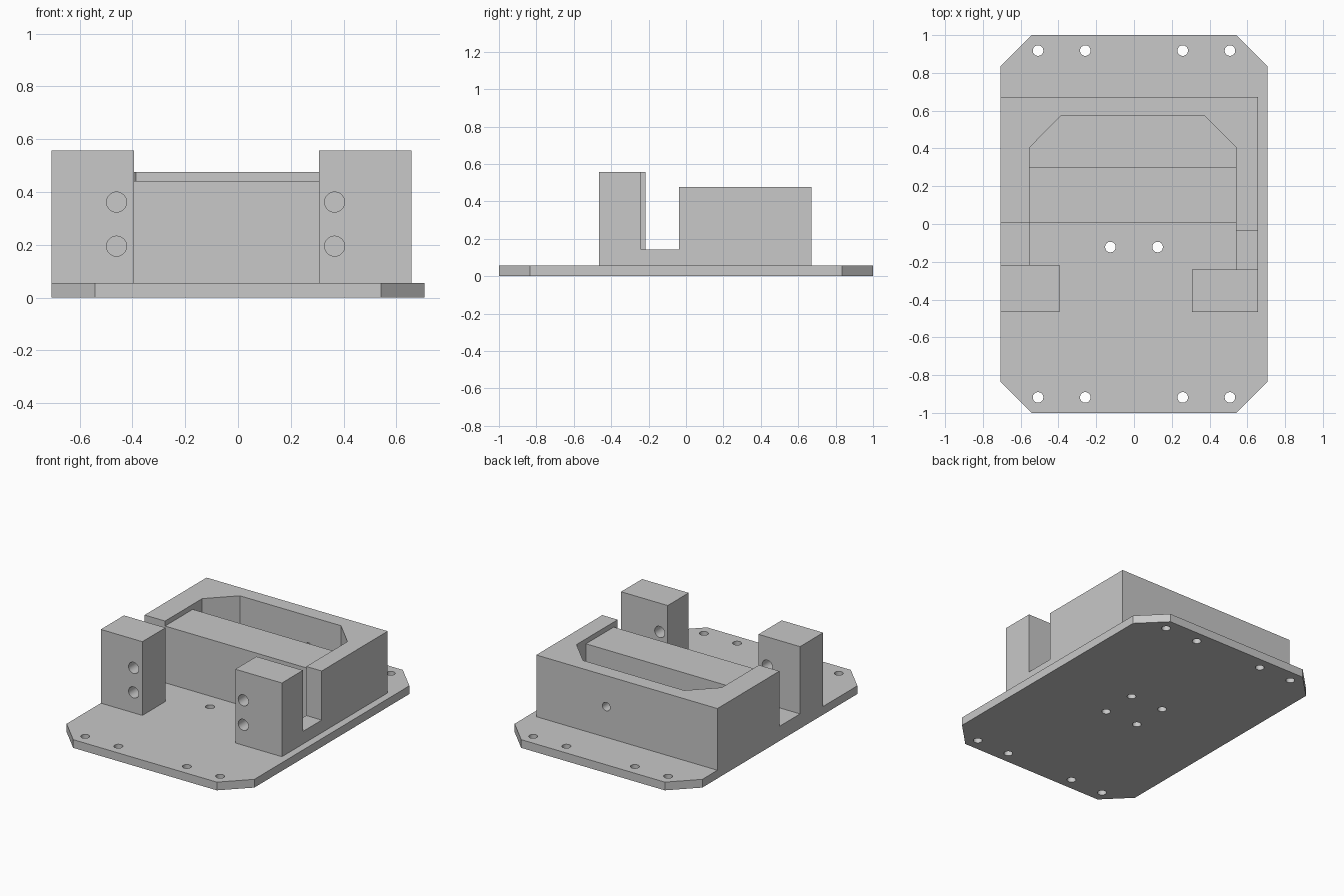
import bpy, bmesh
from mathutils import Matrix

if "Cube" in bpy.data.objects:
    bpy.data.objects.remove(bpy.data.objects["Cube"])

grey = bpy.data.materials.new("light grey")
grey.diffuse_color = (0.58, 0.58, 0.58, 1)
grey.use_nodes = True
grey.node_tree.nodes["Principled BSDF"].inputs["Base Color"].default_value = grey.diffuse_color

W, BASE = 0.707, 0.056      # half width and thickness of the plate


def finish(name, bm):
    bmesh.ops.recalc_face_normals(bm, faces=bm.faces)
    me = bpy.data.meshes.new(name)
    bm.to_mesh(me)
    bm.free()
    me.materials.append(grey)
    ob = bpy.data.objects.new(name, me)
    bpy.context.collection.objects.link(ob)
    return ob


def prism(name, outline, z0, z1):
    """Extrude a plan outline from z0 to z1."""
    bm = bmesh.new()
    face = bm.faces.new([bm.verts.new((x, y, z0)) for x, y in outline])
    new = bmesh.ops.extrude_face_region(bm, geom=[face])["geom"]
    bmesh.ops.translate(bm, vec=(0, 0, z1 - z0),
                        verts=[v for v in new if isinstance(v, bmesh.types.BMVert)])
    return finish(name, bm)


def block(name, x0, x1, y0, y1, z0, z1):
    return prism(name, [(x0, y0), (x1, y0), (x1, y1), (x0, y1)], z0, z1)


def drill(ob, centres, radius, depth, axis="Z"):
    """Cut round holes through a part along one axis."""
    bm = bmesh.new()
    turn = Matrix.Rotation(1.5707963, 4, "X") if axis == "Y" else Matrix()
    for c in centres:
        bmesh.ops.create_cone(bm, cap_ends=True, segments=32, radius1=radius,
                              radius2=radius, depth=depth,
                              matrix=Matrix.Translation(c) @ turn)
    cutter = finish("hole_cutter", bm)
    cutter.hide_render = True
    mod = ob.modifiers.new("holes", "BOOLEAN")
    mod.operation, mod.solver, mod.object = "DIFFERENCE", "EXACT", cutter
    bpy.ops.object.select_all(action="DESELECT")
    ob.select_set(True)
    bpy.context.view_layer.objects.active = ob
    bpy.ops.object.modifier_apply(modifier=mod.name)
    bpy.data.objects.remove(cutter)
    bpy.ops.object.shade_smooth_by_angle()


# Base plate with clipped corners, edge holes and centre holes
cx, cy = 0.541, 0.834
plate = prism("base_plate", [(-cx, -1), (cx, -1), (W, -cy), (W, cy),
                             (cx, 1), (-cx, 1), (-W, cy), (-W, -cy)], 0, BASE)
holes = [(x, y, BASE / 2) for x in (-0.508, -0.258, 0.258, 0.508) for y in (-0.918, 0.918)]
holes += [(x, y, BASE / 2) for x in (-0.125, 0.125) for y in (-0.122, 0.125)]
drill(plate, holes, 0.028, 0.2)

# U-shaped wall around the pocket, with a hole in the back
frame = prism("frame_wall", [(-W, 0.005), (-0.553, 0.005), (-0.553, 0.405), (-0.387, 0.572),
                             (0.375, 0.572), (0.541, 0.405), (0.541, -0.038), (0.657, -0.038),
                             (0.657, 0.672), (-W, 0.672)], BASE, 0.476)
drill(frame, [(0.13, 0.62, 0.265)], 0.029, 0.3, "Y")

# Cross bar in front of the pocket
block("cross_bar", -0.553, 0.541, 0.005, 0.303, BASE, 0.442)

# Low ledges between the wall and the posts
block("left_ledge", -W, -0.553, -0.217, 0.005, BASE, 0.10)
block("right_ledge", 0.541, 0.657, -0.24, -0.038, BASE, 0.142)

# Front posts with two through holes each
for name, x0, x1, y1, hx in (("left_post", -W, -0.394, -0.217, -0.46),
                             ("right_post", 0.306, 0.657, -0.24, 0.366)):
    post = block(name, x0, x1, -0.466, y1, BASE, 0.558)
    drill(post, [(hx, -0.34, z) for z in (0.195, 0.362)], 0.038, 0.6, "Y")
